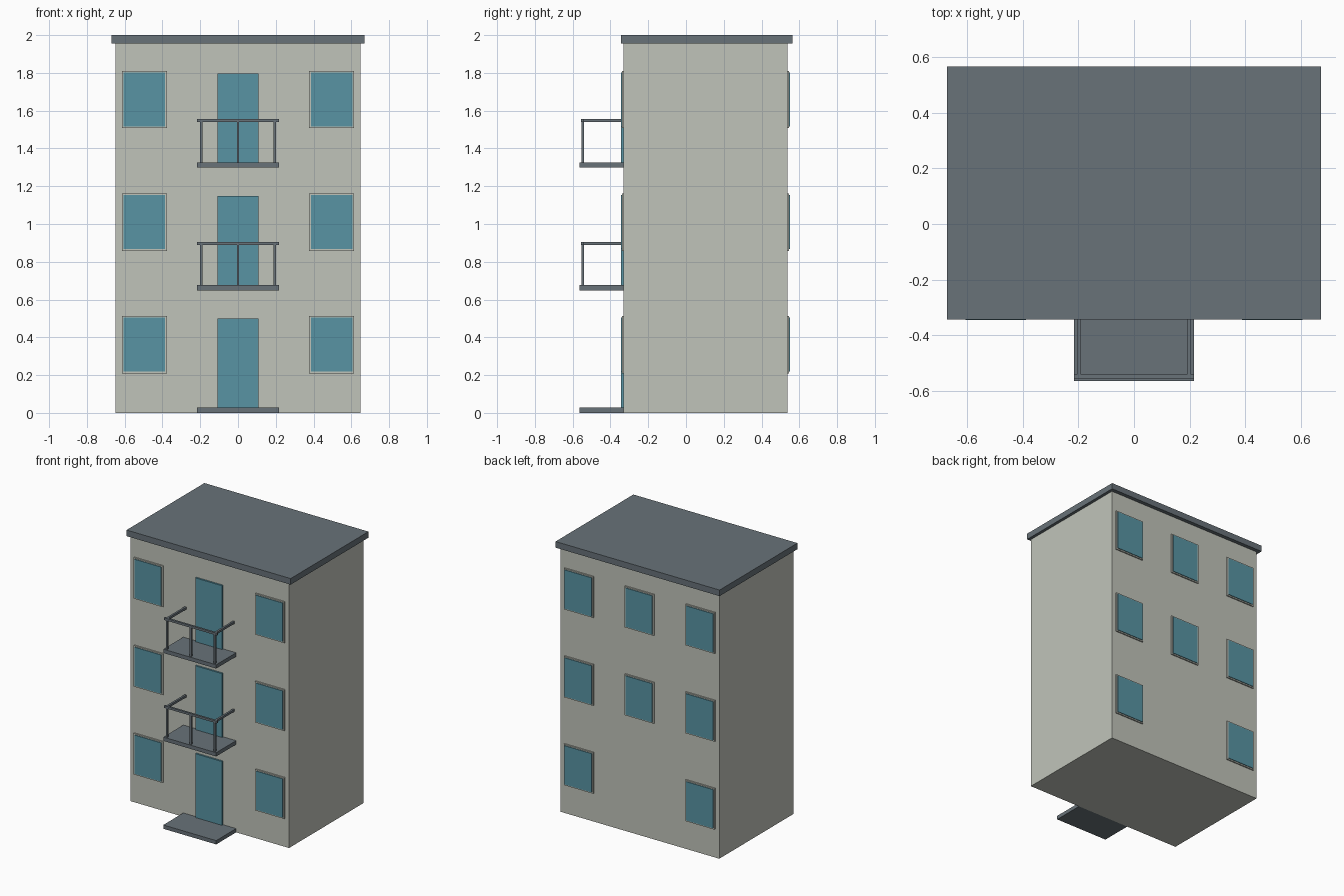
import bpy
import bmesh
from mathutils import Matrix, Vector

cube = bpy.data.objects.get("Cube")
if cube:
    bpy.data.objects.remove(cube, do_unlink=True)


def material(name, rgb):
    m = bpy.data.materials.new(name)
    m.use_nodes = True
    m.diffuse_color = (*rgb, 1)
    m.node_tree.nodes["Principled BSDF"].inputs["Base Color"].default_value = (*rgb, 1)
    return m


WALL = material("pale_plaster", (0.53, 0.55, 0.49))
SLATE = material("slate_grey", (0.138, 0.168, 0.19))
GLASS = material("teal_glass", (0.098, 0.296, 0.371))


def boxes(name, mat, *extents):
    """One object made of boxes, each given as (x0, x1), (y0, y1), (z0, z1)."""
    bm = bmesh.new()
    for ext in extents:
        lo = Vector([min(e) for e in ext])
        hi = Vector([max(e) for e in ext])
        place = Matrix.Translation((lo + hi) / 2) @ Matrix.Diagonal((*(hi - lo), 1))
        bmesh.ops.create_cube(bm, size=1, matrix=place)
    mesh = bpy.data.meshes.new(name)
    bm.to_mesh(mesh)
    bm.free()
    mesh.materials.append(mat)
    obj = bpy.data.objects.new(name, mesh)
    bpy.context.collection.objects.link(obj)
    return obj


FRONT, BACK = -0.33, 0.537
STOREY = 0.649
COLUMN = 0.496

# Building shell and flat roof
boxes("walls", WALL, ((-0.648, 0.648), (FRONT, BACK), (0, 1.96)))
boxes("roof", SLATE, ((-0.67, 0.67), (-0.343, 0.565), (1.955, 2)))


# Window: shallow surround with a slightly proud pane
def window(name, x, z, wall_y, out):
    boxes(name + "_frame", WALL,
          ((x - 0.119, x + 0.119), (wall_y - out * 0.01, wall_y + out * 0.009),
           (z - 0.152, z + 0.152)))
    boxes(name + "_pane", GLASS,
          ((x - 0.109, x + 0.109), (wall_y, wall_y + out * 0.014),
           (z - 0.143, z + 0.143)))


# Balcony: slab, three front posts, front handrail and two side handrails
def balcony(name, z):
    boxes(name + "_slab", SLATE, ((-0.216, 0.216), (-0.563, FRONT), (z, z + 0.028)))
    rail_z = (z + 0.241, z + 0.257)
    rail_y = (-0.555, -0.54)
    posts = [((x - 0.0065, x + 0.0065), (-0.554, -0.541), (z + 0.02, z + 0.245))
             for x in (-0.195, 0, 0.195)]
    boxes(name + "_posts", SLATE, *posts)
    boxes(name + "_handrail", SLATE,
          ((-0.216, 0.216), rail_y, rail_z),
          *[((x - 0.0075, x + 0.0075), (-0.545, FRONT), rail_z) for x in (-0.197, 0.197)])


for floor in range(3):
    base = floor * STOREY
    tag = ("ground", "first", "second")[floor]
    mid = base + 0.361
    for side, x in (("right", -COLUMN), ("centre", 0), ("left", COLUMN)):
        if x:
            window(f"{tag}_front_{side}_window", x, mid, FRONT, -1)
        if x or floor:
            window(f"{tag}_back_{side}_window", x, mid, BACK, 1)
    # Glazed door on every floor
    boxes(tag + "_door", GLASS,
          ((-0.109, 0.109), (FRONT - 0.013, FRONT + 0.01), (base + 0.02, base + 0.499)))
    if floor:
        balcony(tag + "_balcony", base)

# Entrance step
boxes("entrance_step", SLATE, ((-0.216, 0.216), (-0.563, FRONT), (0, 0.028)))
